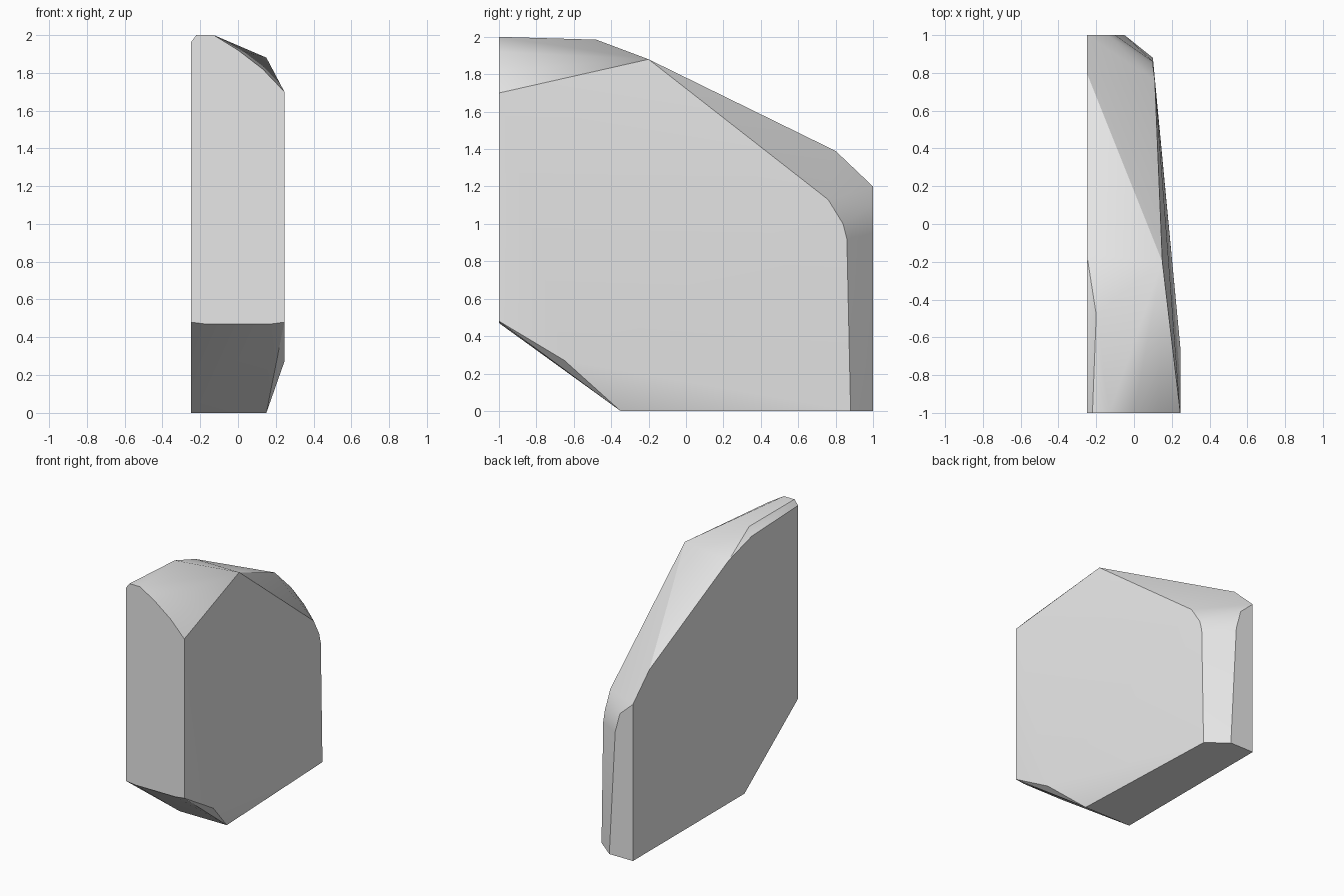
import bpy
import bmesh
import math

default_cube = bpy.data.objects.get("Cube")
if default_cube:
    bpy.data.objects.remove(default_cube, do_unlink=True)


def make_material(name, color):
    material = bpy.data.materials.new(name)
    material.use_nodes = True
    material.diffuse_color = color
    material.node_tree.nodes["Principled BSDF"].inputs["Base Color"].default_value = color
    return material


def side_outline(x, outline):
    """Place a (y, z) outline on a plane of constant x."""
    return [(x, y, z) for y, z in outline]


def end_outline(y, outline):
    """Place an (x, z) outline on a plane of constant y."""
    return [(x, y, z) for x, z in outline]


# Flat left side of the slab
left_side = side_outline(-0.25, [
    (-1, 0.48), (-0.35, 0), (1, 0), (1, 1.2), (0.8, 1.39),
    (-0.16, 1.86), (-0.44, 1.94), (-1, 1.96)])

# Flat front end with a rounded upper shoulder
front_end = end_outline(-1, [
    (-0.17, 0.47), (0.17, 0.47), (0.245, 0.48), (0.245, 1.7),
    (0.13, 1.82), (0, 1.92), (-0.13, 2), (-0.22, 2)])

# Narrow back end
back_end = end_outline(1, [(-0.05, 0), (-0.1, 0.95), (-0.14, 1.1)])

# Tapering right side, its rounded back corner and the crest
right_back_corner = side_outline(0.1, [(0.88, 0), (0.86, 0.92), (0.84, 1)])
right_side = [(0.15, -0.35, 0), (0.245, -0.65, 0.27),
              (0.15, -0.2, 1.88), (0.11, 0.76, 1.13)]
crest = [(-0.2, -0.48, 1.985)]

# Wrap the outlines in one chipped stone body
bm = bmesh.new()
for point in left_side + front_end + back_end + right_back_corner + right_side + crest:
    bm.verts.new(point)
bmesh.ops.convex_hull(bm, input=list(bm.verts))
loose = [vert for vert in bm.verts if not vert.link_faces]
bmesh.ops.delete(bm, geom=loose, context="VERTS")

# Merge the coplanar triangles of the flat sides
bmesh.ops.dissolve_limit(bm, angle_limit=math.radians(1),
                         verts=list(bm.verts), edges=list(bm.edges))
bmesh.ops.recalc_face_normals(bm, faces=list(bm.faces))

mesh = bpy.data.meshes.new("stone_slab")
bm.to_mesh(mesh)
bm.free()
mesh.materials.append(make_material("light_grey_stone", (0.8, 0.8, 0.8, 1)))

stone_slab = bpy.data.objects.new("stone_slab", mesh)
bpy.context.collection.objects.link(stone_slab)

# Soft facets with crisp main edges
bpy.ops.object.select_all(action="DESELECT")
stone_slab.select_set(True)
bpy.context.view_layer.objects.active = stone_slab
bpy.ops.object.shade_smooth_by_angle(angle=math.radians(30))
